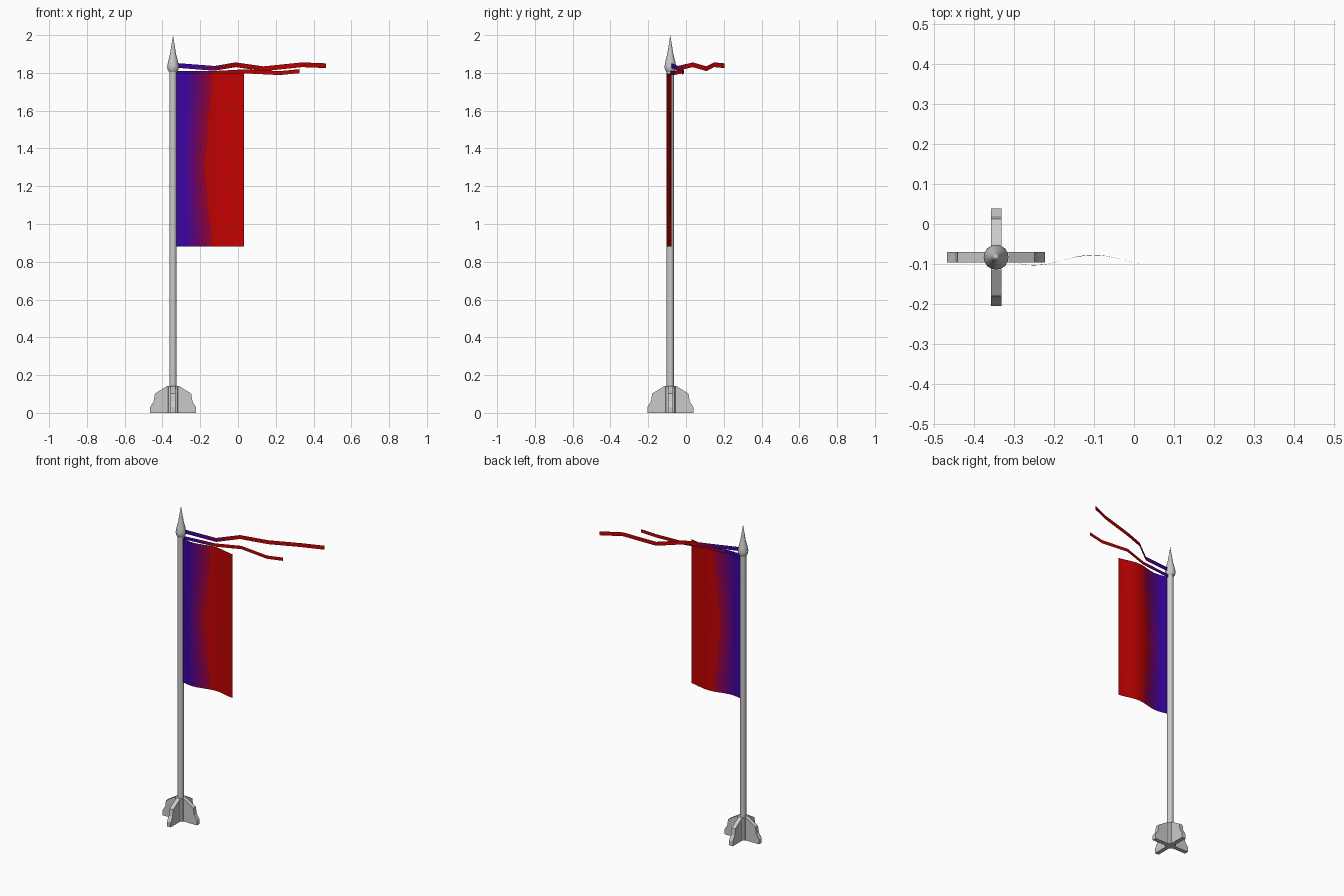
import bpy, bmesh, math
from mathutils import Vector

cube = bpy.data.objects.get("Cube")
if cube:
    bpy.data.objects.remove(cube, do_unlink=True)

PX, PY = -0.344, -0.083          # pole axis
BLUE, RED = Vector((0.042, 0.001, 0.37)), Vector((0.54, 0.0005, 0.0005))


def make_material(name, color):
    m = bpy.data.materials.new(name)
    m.use_nodes = True
    rgba = (*color, 1)
    m.diffuse_color = rgba
    m.node_tree.nodes["Principled BSDF"].inputs["Base Color"].default_value = rgba
    return m


metal = make_material("grey metal", (0.59, 0.59, 0.59))
# Cloth shades run from blue through purple, then step to red
SHADES = {"blue": 0, "blue violet": 0.13, "violet": 0.26, "purple": 0.4,
          "plum": 0.54, "crimson": 0.7, "red": 1}
cloth = []
for name, t in SHADES.items():
    mix = [((1 - t) * a ** 0.45 + t * b ** 0.45) ** (1 / 0.45)
           for a, b in zip(BLUE, RED)]
    cloth.append(make_material(name + " cloth", mix))
LAST = len(cloth) - 1


def finish(name, bm, mats, smooth=None):
    mesh = bpy.data.meshes.new(name)
    bm.to_mesh(mesh)
    bm.free()
    for m in mats:
        mesh.materials.append(m)
    obj = bpy.data.objects.new(name, mesh)
    bpy.context.collection.objects.link(obj)
    if smooth:
        bpy.ops.object.select_all(action='DESELECT')
        obj.select_set(True)
        bpy.context.view_layer.objects.active = obj
        bpy.ops.object.shade_smooth_by_angle(angle=math.radians(smooth))
    return obj


def lathe(name, profile, sides, smooth=None):
    """Spin a (radius, height) profile around the pole axis."""
    bm = bmesh.new()
    vs = [bm.verts.new((PX + r, PY, z)) for r, z in profile]
    edges = [bm.edges.new(p) for p in zip(vs, vs[1:])]
    bmesh.ops.spin(bm, geom=vs + edges, cent=(PX, PY, 0), axis=(0, 0, 1),
                   angle=math.tau, steps=sides, use_merge=True)
    bmesh.ops.remove_doubles(bm, verts=bm.verts, dist=1e-5)
    bmesh.ops.recalc_face_normals(bm, faces=bm.faces)
    return finish(name, bm, [metal], smooth)


def cloth_grid(name, rows, shades, smooth=None):
    """Skin rows of points; shades gives one colour index per column."""
    bm = bmesh.new()
    grid = [[bm.verts.new(p) for p in row] for row in rows]
    for low, high in zip(grid, grid[1:]):
        for i, shade in enumerate(shades):
            f = bm.faces.new((low[i], low[i + 1], high[i + 1], high[i]))
            f.material_index = shade
    return finish(name, bm, cloth, smooth)


# Pole, spear tip and hub
lathe("pole", [(0, 0.05), (0.019, 0.05), (0.019, 1.82), (0, 1.82)], 16, 40)
lathe("spear_tip", [(0, 1.805), (0.022, 1.806), (0.029, 1.818), (0.031, 1.835),
                    (0.025, 1.865), (0.016, 1.9), (0.008, 1.95), (0, 2)], 16, 50)
lathe("base_hub", [(0, 0), (0.032, 0), (0.032, 0.142), (0, 0.142)], 8)

# Four stepped base fins
FIN = [(0, 0), (0.122, 0), (0.122, 0.03), (0.103, 0.06),
       (0.096, 0.102), (0.032, 0.142), (0, 0.142)]
for k, side in enumerate(["left", "back", "right", "front"]):
    d = Vector((math.cos(k * math.pi / 2), math.sin(k * math.pi / 2), 0))
    n = Vector((-d.y, d.x, 0))
    bm = bmesh.new()
    face = bm.faces.new([bm.verts.new(Vector((PX, PY, z)) + d * r - n * 0.013)
                         for r, z in FIN])
    ext = bmesh.ops.extrude_face_region(bm, geom=[face])
    bmesh.ops.translate(bm, vec=n * 0.026,
                        verts=[g for g in ext["geom"] if isinstance(g, bmesh.types.BMVert)])
    bmesh.ops.recalc_face_normals(bm, faces=bm.faces)
    finish("base_fin_" + side, bm, [metal])

# Flag: narrow wavering colour bands, then a wide red field
X0, X1, Z0, Z1 = -0.325, 0.033, 0.882, 1.798
bands = [0, 0.08, 0.16, 0.22, 0.28, 0.34, 0.4, 0.47]
columns = bands + [0.56, 0.64, 0.72, 0.8, 0.87, 0.94, 1]
flag_shades = [0, 0, 1, 2, 3, 4, 5] + [LAST] * 7


def flag_point(u, v):
    waver = 0.05 * math.cos(math.tau * (v - 0.97)) + 0.008 * math.sin(23 * v)
    uu = u + waver * math.sin(math.pi * u) ** 2
    y = -0.09 - 0.013 * math.sin(math.tau * 1.2 * uu)
    return (X0 + uu * (X1 - X0), y, Z0 + v * (Z1 - Z0))


ROWS = 16
cloth_grid("flag", [[flag_point(u, j / ROWS) for u in columns]
                    for j in range(ROWS + 1)], flag_shades, 60)


# Two trailing ribbons, fading from blue to red between two x positions
def ribbon(name, path, height, fade_start, fade_end):
    pts, shades = [], []
    for a, b in zip(path, path[1:]):
        a, b = Vector(a), Vector(b)
        for s in range(8):
            pts.append(a.lerp(b, s / 8))
            t = (a.lerp(b, (s + 0.5) / 8).x - fade_start) / (fade_end - fade_start)
            shades.append(max(0, min(LAST, round(t * LAST))))
    pts.append(Vector(path[-1]))
    up = Vector((0, 0, height / 2))
    cloth_grid(name, [[p - up for p in pts], [p + up for p in pts]], shades)


ribbon("upper_ribbon", [(-0.33, -0.08, 1.84), (-0.125, -0.042, 1.824),
                        (-0.012, 0.036, 1.843), (0.135, 0.108, 1.822),
                        (0.34, 0.148, 1.843), (0.465, 0.205, 1.838)],
       0.025, -0.23, -0.06)
ribbon("lower_ribbon", [(-0.33, -0.082, 1.8), (-0.12, -0.06, 1.8),
                        (0.035, -0.015, 1.808), (0.22, -0.022, 1.799),
                        (0.325, -0.01, 1.809)],
       0.021, -0.25, -0.1)
